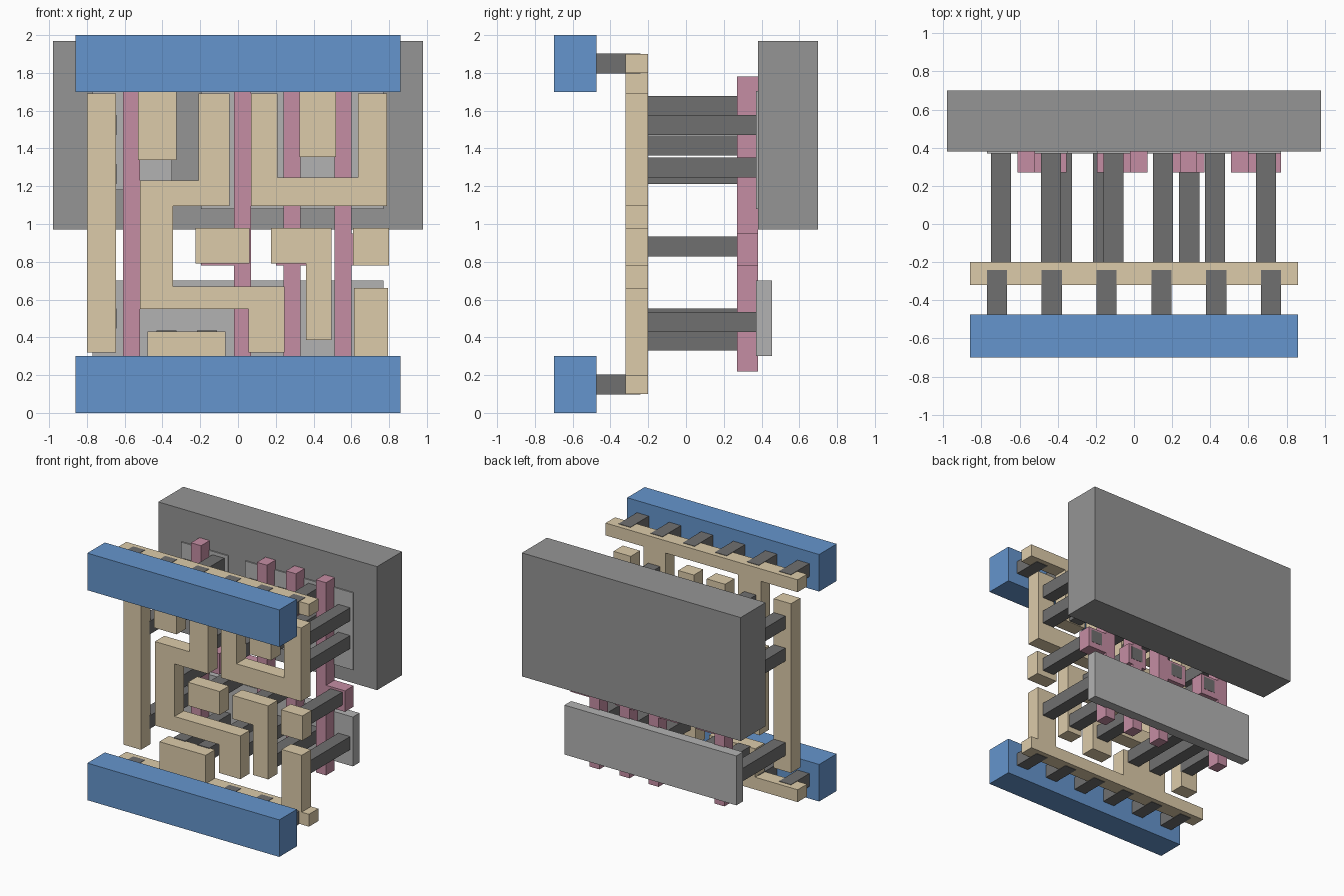
import bpy, bmesh


def material(name, r, g, b):
    m = bpy.data.materials.new(name)
    m.diffuse_color = (r, g, b, 1)
    return m


BLUE = material("blue", 0.13, 0.30, 0.61)
TAN = material("tan", 0.72, 0.60, 0.40)
PINK = material("pink", 0.56, 0.27, 0.37)
DARK = material("dark_grey", 0.16, 0.16, 0.16)
GREY = material("mid_grey", 0.30, 0.30, 0.30)
LIGHT = material("light_grey", 0.45, 0.45, 0.45)


def plate(name, outline, y0, y1, mat):
    """Extrude an (x, z) outline from y0 back to y1."""
    bm = bmesh.new()
    face = bm.faces.new([bm.verts.new((x, y0, z)) for x, z in outline])
    ext = bmesh.ops.extrude_face_region(bm, geom=[face], use_keep_orig=True)
    for v in ext["geom"]:
        if isinstance(v, bmesh.types.BMVert):
            v.co.y = y1
    bmesh.ops.recalc_face_normals(bm, faces=bm.faces)
    me = bpy.data.meshes.new(name)
    bm.to_mesh(me)
    bm.free()
    me.materials.append(mat)
    ob = bpy.data.objects.new(name, me)
    bpy.context.collection.objects.link(ob)
    return ob


def box(name, x0, x1, z0, z1, y0, y1, mat):
    return plate(name, [(x0, z0), (x1, z0), (x1, z1), (x0, z1)], y0, y1, mat)


def pin(name, x, z, y0, y1):
    r = 0.053
    return box(name, x - r, x + r, z - r, z + r, y0, y1, DARK)


# Blue rails, tan rails behind them and the short pins between
for side, zc in (("bottom", 0.15), ("top", 1.85)):
    box(side + "_power_rail", -0.86, 0.86, zc - 0.15, zc + 0.15, -0.70, -0.475, BLUE)
    for i in range(6):
        pin(side + "_rail_pin", (i - 2.5) * 0.2875, zc, -0.48, -0.24)

TY = (-0.32, -0.20, TAN)

# Tan rails with their attached tabs
plate("bottom_inner_rail", [
    (-0.86, 0.10), (0.86, 0.10), (0.86, 0.20), (0.795, 0.20), (0.795, 0.66),
    (0.615, 0.66), (0.615, 0.20), (-0.065, 0.20), (-0.065, 0.43),
    (-0.48, 0.43), (-0.48, 0.20), (-0.86, 0.20)], *TY)
plate("top_inner_rail", [
    (-0.86, 1.90), (0.86, 1.90), (0.86, 1.80), (0.52, 1.80), (0.52, 1.355),
    (0.325, 1.355), (0.325, 1.80), (-0.325, 1.80), (-0.325, 1.34),
    (-0.53, 1.34), (-0.53, 1.80), (-0.86, 1.80)], *TY)

# Tan wiring tracks
box("left_track", -0.80, -0.645, 0.32, 1.69, *TY)
plate("winding_track", [
    (-0.21, 1.69), (-0.21, 1.23), (-0.52, 1.23), (-0.52, 0.55), (0.055, 0.55),
    (0.055, 0.32), (0.245, 0.32), (0.245, 0.67), (-0.345, 0.67),
    (-0.345, 1.095), (-0.045, 1.095), (-0.045, 1.69)], *TY)
plate("u_track", [
    (0.07, 1.69), (0.07, 1.095), (0.79, 1.095), (0.79, 1.69),
    (0.635, 1.69), (0.635, 1.245), (0.21, 1.245), (0.21, 1.69)], *TY)
box("centre_pad_track", -0.225, 0.06, 0.79, 0.98, *TY)
plate("hook_track", [
    (0.175, 0.98), (0.175, 0.79), (0.36, 0.79), (0.36, 0.385),
    (0.495, 0.385), (0.495, 0.98)], *TY)
box("right_pad_track", 0.61, 0.80, 0.78, 0.98, *TY)

# Pink gate strips, each with a contact pad: strip x range, pad x range
for s0, s1, p0, p1 in ((-0.61, -0.52, -0.61, -0.355), (-0.02, 0.07, -0.195, 0.07),
                       (0.24, 0.33, 0.20, 0.37), (0.51, 0.60, 0.51, 0.77)):
    pts = [(s0, 0.22), (s1, 0.22), (s1, 0.78), (p1, 0.78), (p1, 0.95), (s1, 0.95),
           (s1, 1.78), (s0, 1.78), (s0, 0.95), (p0, 0.95), (p0, 0.78), (s0, 0.78)]
    outline = [p for i, p in enumerate(pts) if p not in pts[:i]]
    plate("gate_strip", outline, 0.27, 0.38, PINK)

# Dark contact pins: x centre and the z centres along it
for x, zs in ((-0.697, (0.50, 1.265, 1.525)),
              (-0.435, (0.88, 1.415, 1.625)),
              (-0.378, (0.382,)), (-0.163, (0.382,)),
              (-0.108, (0.88, 1.30, 1.525)),
              (0.152, (0.482, 1.30, 1.525)),
              (0.29, (0.88,)),
              (0.425, (0.482, 1.415, 1.625)),
              (0.692, (0.482, 0.88, 1.30, 1.525))):
    for z in zs:
        pin("contact_pin", x, z, -0.21, 0.382)

# Grey back layers
box("well_block", -0.98, 0.98, 0.97, 1.97, 0.38, 0.70, GREY)
box("lower_plate", -0.77, 0.77, 0.30, 0.70, 0.37, 0.455, LIGHT)
box("upper_left_plate", -0.77, -0.35, 1.18, 1.705, 0.37, 0.455, LIGHT)
box("upper_right_plate", -0.195, 0.77, 1.08, 1.705, 0.37, 0.455, LIGHT)
